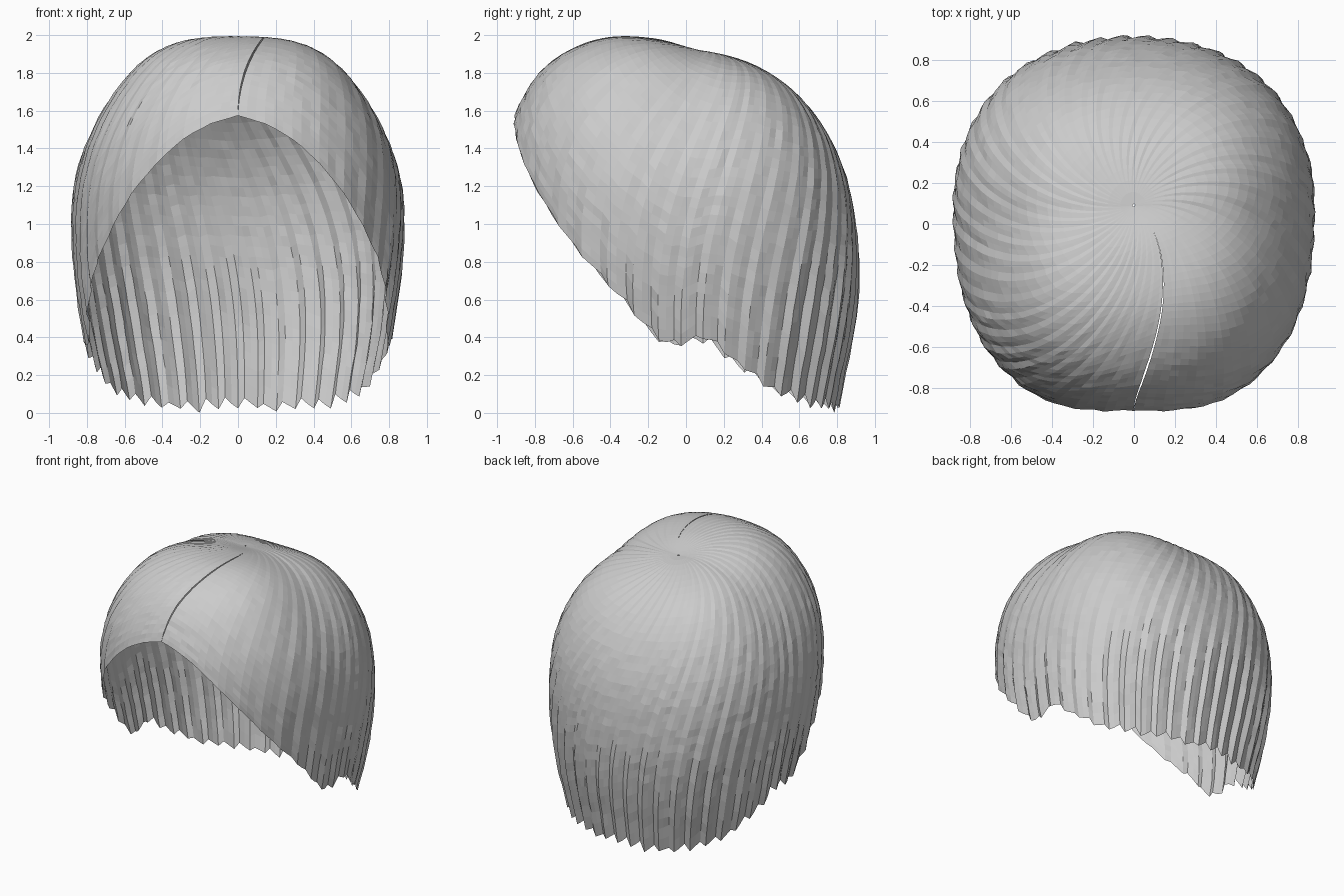
import bpy, bmesh, math, random
from math import sin, cos, radians, pi
from mathutils import Vector

if "Cube" in bpy.data.objects:
    bpy.data.objects.remove(bpy.data.objects["Cube"], do_unlink=True)
random.seed(4)

CENTRE = Vector((0, 0.09, 1.0))
STRANDS, PER, ROWS = 44, 3, 38
COLS = STRANDS * PER

# Distance from the centre every 15 degrees down from the crown
FRONT = [.915, 1.02, 1.13, 1.18, 1.15, 1.085, 1.03, 1.02, 1.04, 1.1, 1.25]
SIDE = [.915, .943, .958, .934, .91, .89, .878, .893, .955, 1.085, 1.27]
BACK = [.915, .892, .862, .83, .805, .796, .807, .85, .93, 1.065, 1.28]
# Hem angle below the crown every 15 degrees from front round to back
HEM = [60, 65.5, 78, 95, 112, 127, 126.5, 134, 139, 141, 142.3, 143, 143.3]


def sample(table, angle):
    """Smooth lookup in a table with 15 degree steps."""
    f = max(0, min(angle / 15, len(table) - 1.001))
    i = int(f)
    t = f - i
    a, b, c, d = (table[max(0, min(j, len(table) - 1))] for j in range(i - 1, i + 3))
    return b + t / 2 * (c - a + t * (2 * a - 5 * b + 4 * c - d + t * (3 * (b - c) + d - a)))


def ramp(x, lo, hi):
    t = max(0, min(1, (x - lo) / (hi - lo)))
    return t * t * (3 - 2 * t)


def dome_radius(theta, phi):
    """Blend the profiles round the head, with slightly squarer corners."""
    c = cos(theta)
    end, boost = (FRONT, .045) if c > 0 else (BACK, .03)
    # The crown is a tilted plane, so its blend is closer to linear
    w = abs(c) ** (1.2 + .8 * ramp(phi, 10, 50))
    r = w * sample(end, phi) + (1 - w) * sample(SIDE, phi)
    return r * (1 + boost * sin(2 * theta) ** 2 * ramp(phi, 10, 45))


# Pleat shape across one strand: ridge, slope, groove
PLEAT = [1.0, 0.1, -1.0]
strand_size = [random.uniform(.6, 1.25) for _ in range(STRANDS)]
strand_drop = [random.uniform(-.6, .6) for _ in range(STRANDS)]

bm = bmesh.new()
grid = []
for i in range(COLS + 1):
    base = 2 * pi * i / COLS
    around = math.degrees(min(base, 2 * pi - base))
    s = (i // PER) % STRANDS
    pleat = PLEAT[i % PER] * strand_size[s]
    # Ragged tips everywhere but the forehead
    hem = sample(HEM, around) + (pleat * .6 + strand_drop[s]) * ramp(around, 25, 90)
    column = []
    for j in range(ROWS + 1):
        phi = hem * (.003 + .997 * j / ROWS)
        # Swirl out of the crown, easing off towards the tips
        theta = base + radians(52) * (1 - phi / hem) ** 2
        # Narrow parting between the first and last columns
        if i in (0, COLS):
            theta += (.006 if i == 0 else -.006) * ramp(phi, 5, 25) * (1 - ramp(phi, 40, 62))
        depth = .0015 * ramp(phi, 4, 18) + .003 * ramp(phi, 20, 85) + .008 * ramp(phi, 85, 125)
        depth *= .5 + .5 * ramp(around, 5, 50)
        r = dome_radius(theta, phi) + pleat * depth
        r += random.uniform(-.003, .003) * ramp(phi, 20, 60)
        p = radians(phi)
        column.append(bm.verts.new(CENTRE + r * Vector(
            (sin(p) * sin(theta), -sin(p) * cos(theta), cos(p)))))
    grid.append(column)

for a, b in zip(grid, grid[1:]):
    for j in range(ROWS):
        bm.faces.new((a[j], a[j + 1], b[j + 1], b[j]))

# Stand the tips on the ground
low = min(v.co.z for v in bm.verts)
for v in bm.verts:
    v.co.z -= low

mesh = bpy.data.meshes.new("hair_cap")
bm.to_mesh(mesh)
bm.free()
hair = bpy.data.objects.new("hair_cap", mesh)
bpy.context.collection.objects.link(hair)

# Plain grey hair
mat = bpy.data.materials.new("light_grey")
mat.use_nodes = True
grey = (.6, .6, .6, 1)
mat.diffuse_color = grey
mat.node_tree.nodes["Principled BSDF"].inputs["Base Color"].default_value = grey
mesh.materials.append(mat)
